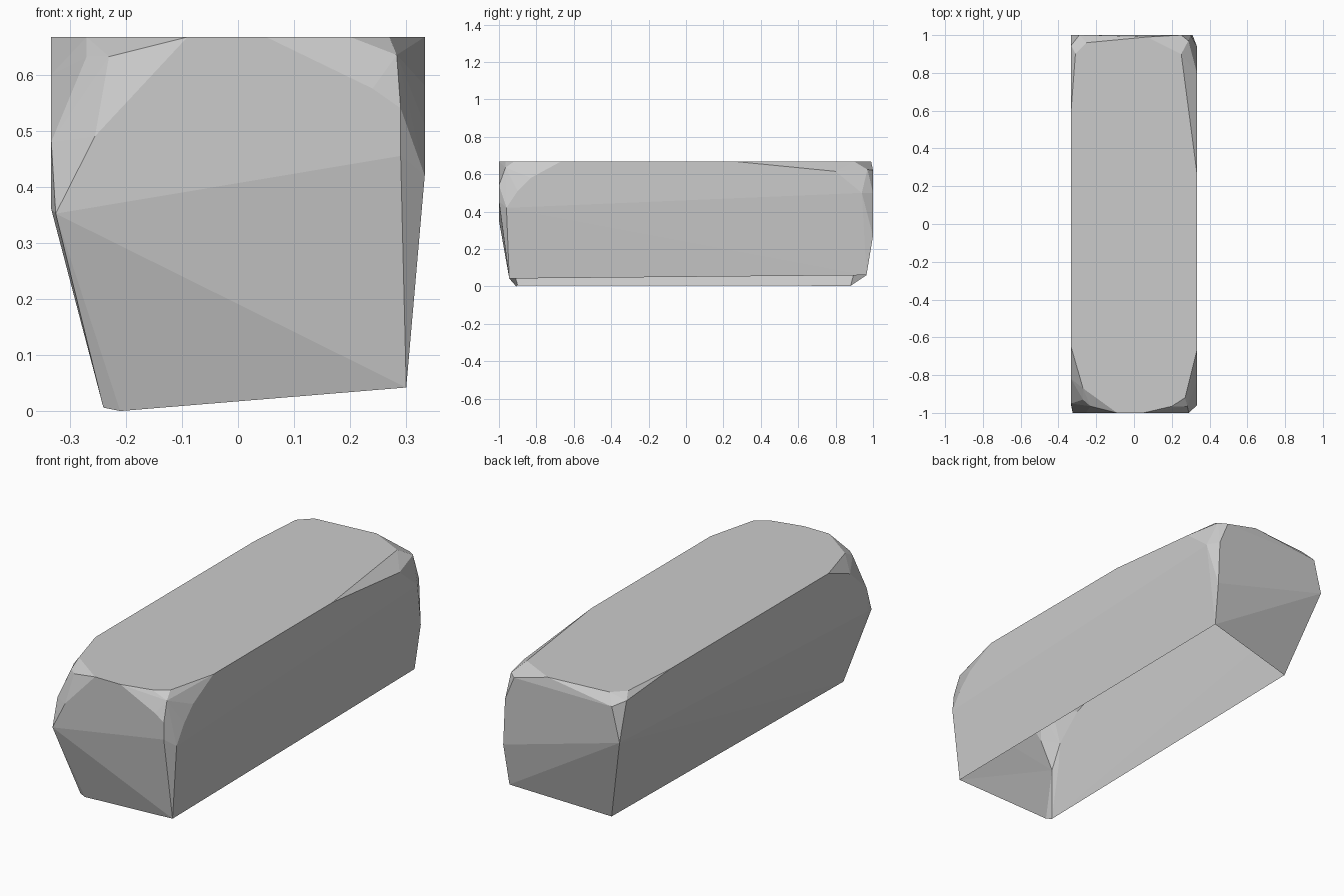
import bpy, bmesh

if "Cube" in bpy.data.objects:
    bpy.data.objects.remove(bpy.data.objects["Cube"])

TOP = 0.667   # height of the flat top
W = 0.333     # half width

# flat top outline (x, y), worn back at the corners
top = [(-0.09, -1), (0.05, -1), (0.2, -0.965), (0.27, -0.92), (W, -0.67),
       (W, 0.27), (0.25, 0.9), (0.07, 0.99), (-0.25, 0.96), (-0.31, 0.9),
       (-W, 0.6), (-W, -0.65), (-0.27, -0.87)]

# front face: outline (x, z) at y = -1
front = [(0.24, 0.575), (0.29, 0.455), (-0.325, 0.352), (-0.255, 0.49),
         (0.29, 0.54), (-0.175, 0.575)]

# back face: outline (x, z) at y = 1
back = [(0.31, 0.27), (0.3, 0.5), (0.25, 0.62), (-0.29, 0.62), (-W, 0.45)]

# side ridges: (y, z) at x = +W and x = -W
right = [(-0.96, 0.42), (-0.9, 0.51), (-0.83, 0.58), (0.8, 0.615), (0.94, 0.5)]
left = [(-0.96, 0.36), (-0.95, 0.48), (-0.82, 0.6), (0.945, 0.64)]

# chipped corners
corners = [(0.283, -0.965, 0.635), (-0.27, -0.93, 0.632), (-0.23, -0.965, 0.632),
           (0.288, 0.97, 0.625)]

# rim of the open underside
base = [(0.3, -0.945, 0.042), (0.3, 0.965, 0.06), (-0.205, 0.88, 0.003),
        (-0.21, -0.908, 0), (-0.24, -0.9, 0.006)]

points = ([(x, y, TOP) for x, y in top]
          + [(x, -1, z) for x, z in front]
          + [(x, 1, z) for x, z in back]
          + [(W, y, z) for y, z in right]
          + [(-W, y, z) for y, z in left]
          + corners + base)

# wrap the outlines in one faceted stone shell
bm = bmesh.new()
for p in points:
    bm.verts.new(p)
bmesh.ops.convex_hull(bm, input=bm.verts[:])
loose = [v for v in bm.verts if not v.link_faces]
bmesh.ops.delete(bm, geom=loose, context='VERTS')
bmesh.ops.recalc_face_normals(bm, faces=bm.faces[:])

# the underside is open
under = [f for f in bm.faces if max(v.co.z for v in f.verts) < 0.1 and f.normal.z < -0.7]
bmesh.ops.delete(bm, geom=under, context='FACES')
bmesh.ops.dissolve_limit(bm, angle_limit=0.01, verts=bm.verts[:], edges=bm.edges[:])

mesh = bpy.data.meshes.new("stone_block")
bm.to_mesh(mesh)
bm.free()
block = bpy.data.objects.new("stone_block", mesh)
bpy.context.collection.objects.link(block)
